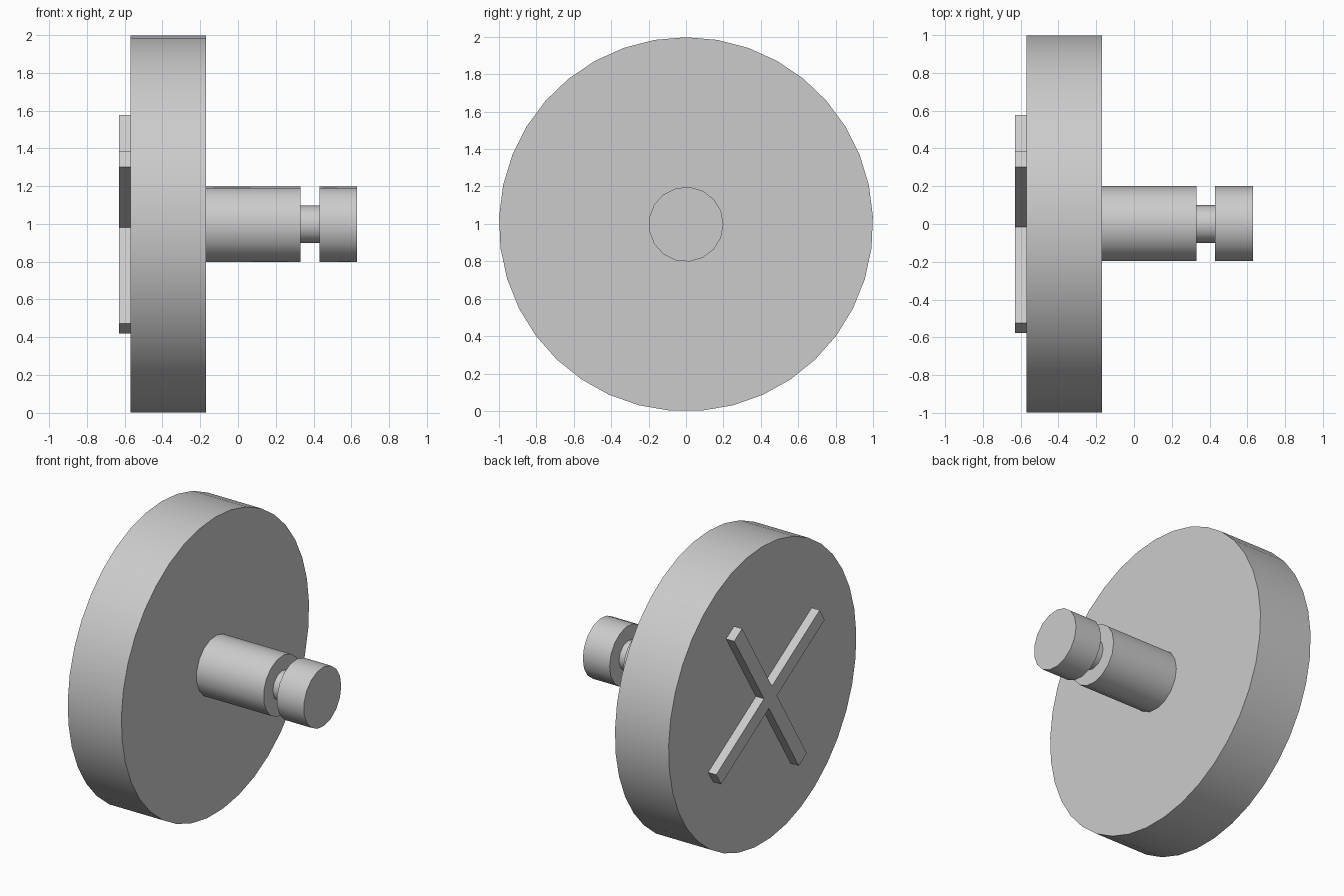
import bpy
import bmesh
from math import sin, cos, pi, radians
from mathutils import Vector, Matrix

cube = bpy.data.objects.get("Cube")
if cube:
    bpy.data.objects.remove(cube, do_unlink=True)

AXIS_Z = 0.998  # height of the shared axle line

grey = bpy.data.materials.new("light_grey")
grey.use_nodes = True
grey.diffuse_color = (0.6, 0.6, 0.6, 1)
grey.node_tree.nodes["Principled BSDF"].inputs["Base Color"].default_value = grey.diffuse_color


def prism(name, outline, x0, x1):
    """Extrude a (y, z) outline around the axle line from x0 to x1."""
    bm = bmesh.new()
    face = bm.faces.new([bm.verts.new((x0, y, z + AXIS_Z)) for y, z in outline])
    new = bmesh.ops.extrude_face_region(bm, geom=[face])["geom"]
    verts = [g for g in new if isinstance(g, bmesh.types.BMVert)]
    bmesh.ops.translate(bm, verts=verts, vec=(x1 - x0, 0, 0))
    bmesh.ops.recalc_face_normals(bm, faces=bm.faces)
    mesh = bpy.data.meshes.new(name)
    bm.to_mesh(mesh)
    bm.free()
    mesh.materials.append(grey)
    obj = bpy.data.objects.new(name, mesh)
    bpy.context.collection.objects.link(obj)
    return obj


def disc(name, radius, sides, x0, x1, start=0.0):
    """Round part with its first corner at the start angle, smooth rim, sharp caps."""
    angles = [start + 2 * pi * i / sides for i in range(sides)]
    obj = prism(name, [(radius * cos(a), radius * sin(a)) for a in angles], x0, x1)
    bpy.ops.object.select_all(action='DESELECT')
    obj.select_set(True)
    bpy.context.view_layer.objects.active = obj
    bpy.ops.object.shade_smooth_by_angle(angle=radians(40))
    return obj


# Wheel and its stepped axle
disc("wheel", 1.0, 37, -0.57, -0.17, start=pi / 2)
disc("axle_shaft", 0.2, 17, -0.17, 0.33)
disc("axle_neck", 0.1, 12, 0.33, 0.43)
disc("axle_knob", 0.2, 17, 0.43, 0.63)

# Raised cross on the wheel's outer face: one arm turned four times
reach, half = 0.65, 0.05
arm = [Vector(p) for p in ((half, -half), (reach, -half), (reach, half))]
cross = [Matrix.Rotation(radians(58) + k * pi / 2, 2) @ p for k in range(4) for p in arm]
prism("raised_cross", cross, -0.63, -0.57)
